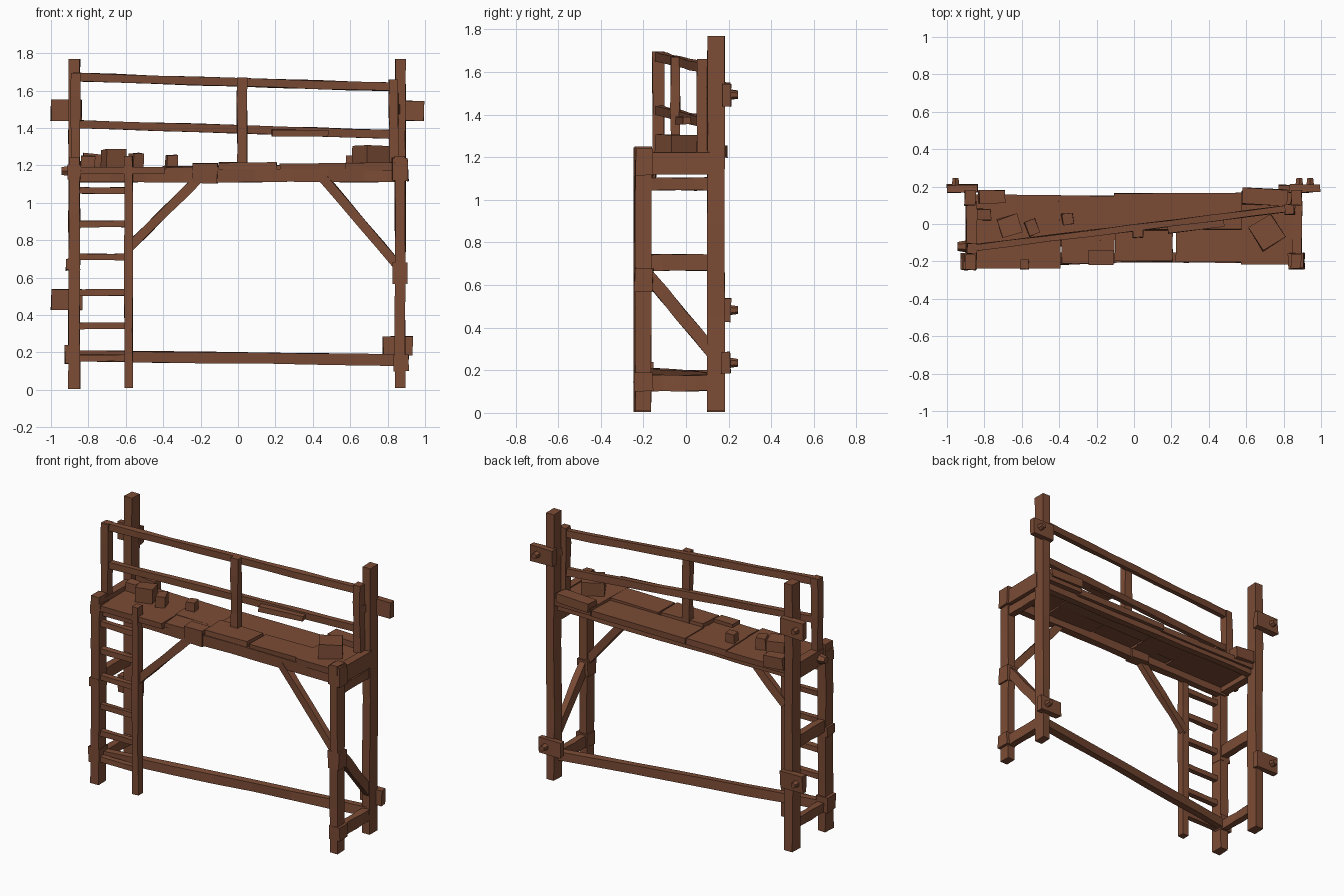
import bpy, bmesh, math, random
from mathutils import Vector, Matrix

random.seed(4)
wood = bpy.data.materials.new("brown wood")
wood.diffuse_color = (0.20, 0.072, 0.036, 1)


def finish(bm, name):
    bmesh.ops.recalc_face_normals(bm, faces=bm.faces)
    me = bpy.data.meshes.new(name)
    bm.to_mesh(me)
    bm.free()
    me.materials.append(wood)
    ob = bpy.data.objects.new(name, me)
    bpy.context.collection.objects.link(ob)
    return ob


def beam(name, a, b, w, d, cuts=3, jit=0.003, up=(0, 0, 1)):
    """Hewn timber from a to b; w = horizontal width, d = depth along 'up'."""
    a, b = Vector(a), Vector(b)
    ax = (b - a).normalized()
    side = Vector(up).cross(ax).normalized()
    top = ax.cross(side)
    bm = bmesh.new()
    rings = []
    n = cuts + 1
    for i in range(n + 1):
        c = a.lerp(b, i / n)
        k = jit
        ring = []
        for s, t in ((-1, -1), (1, -1), (1, 1), (-1, 1)):
            ring.append(bm.verts.new(c + side * (s * w / 2 + random.uniform(-k, k))
                                     + top * (t * d / 2 + random.uniform(-k, k))))
        rings.append(ring)
    for r, q in zip(rings, rings[1:]):
        for j in range(4):
            bm.faces.new((r[j], r[(j + 1) % 4], q[(j + 1) % 4], q[j]))
    bm.faces.new(rings[0])
    bm.faces.new(rings[-1])
    return finish(bm, name)


def post(name, x, y, z0, z1, wx, wy):
    return beam(name, (x, y, z0), (x, y, z1), wx, wy, up=(0, 1, 0))


def box(name, x0, x1, y0, y1, z0, z1, rot=0, jit=0.004, tilt=0):
    bm = bmesh.new()
    bmesh.ops.create_cube(bm, size=1)
    m = (Matrix.Translation(((x0 + x1) / 2, (y0 + y1) / 2, (z0 + z1) / 2))
         @ Matrix.Rotation(math.radians(rot), 4, 'Z') @ Matrix.Rotation(math.radians(tilt), 4, 'Y')
         @ Matrix.Diagonal((x1 - x0, y1 - y0, z1 - z0, 1)))
    bm.transform(m)
    for v in bm.verts:
        v.co += Vector([random.uniform(-jit, jit) for _ in range(3)])
    return finish(bm, name)


def bolt(name, p, axis, r=0.024, length=0.04):
    bm = bmesh.new()
    bmesh.ops.create_cone(bm, cap_ends=True, segments=6, radius1=r, radius2=r * 0.75, depth=length)
    bm.transform(Matrix.Translation(p) @ Vector((0, 0, 1)).rotation_difference(Vector(axis)).to_matrix().to_4x4())
    return finish(bm, name)


# Corner posts
post("front_left_post", -0.877, -0.205, 0.005, 1.245, 0.06, 0.08)
post("front_right_post", 0.867, -0.2, 0.01, 1.25, 0.055, 0.075)
post("back_left_post", -0.875, 0.14, 0.005, 1.77, 0.06, 0.08)
post("back_right_post", 0.868, 0.14, 0.01, 1.77, 0.055, 0.08)

# Ladder
post("ladder_rail", -0.586, -0.215, 0.01, 1.25, 0.046, 0.05)
for i, z in enumerate((0.17, 0.342, 0.52, 0.71, 0.887, 1.065)):
    beam(f"ladder_rung_{i}", (-0.86, -0.212, z), (-0.58, -0.212, z), 0.035, 0.035, 2, 0.002)

# Low diagonal tie and side beams
beam("low_tie", (-0.89, -0.18, 0.18), (0.88, 0.12, 0.16), 0.045, 0.06, 6)
beam("left_low_side_beam", (-0.877, -0.18, 0.17), (-0.877, 0.12, 0.17), 0.045, 0.06)
beam("left_mid_side_beam", (-0.877, -0.18, 0.705), (-0.877, 0.12, 0.705), 0.045, 0.075)
beam("right_low_side_beam", (0.867, -0.18, 0.14), (0.867, 0.12, 0.14), 0.045, 0.075)
beam("right_top_side_beam", (0.867, -0.18, 1.075), (0.867, 0.12, 1.075), 0.045, 0.06)
beam("right_side_brace", (0.867, -0.18, 0.65), (0.867, 0.13, 0.275), 0.04, 0.06)

# Front knee braces
beam("left_knee_brace", (-0.59, -0.205, 0.755), (-0.19, -0.19, 1.15), 0.04, 0.05)
beam("right_knee_brace", (0.87, -0.195, 0.645), (0.45, -0.185, 1.14), 0.04, 0.05)

# Deck frame
beam("deck_front_beam", (-0.88, -0.18, 1.145), (0.87, -0.18, 1.145), 0.05, 0.07, 8)
beam("deck_back_beam", (-0.88, 0.115, 1.15), (0.87, 0.115, 1.15), 0.045, 0.055, 8)
for s, n in ((-1, "left"), (1, "right")):
    box(f"{n}_deck_end", s * 0.87 - 0.028, s * 0.87 + 0.028, -0.19, 0.12, 1.12, 1.225)

# Deck planks
box("deck_plank_left", -0.85, -0.39, -0.235, 0.155, 1.155, 1.19)
box("deck_plank_mid_back", -0.4, -0.1, -0.09, 0.152, 1.155, 1.195)
box("deck_plank_mid_back_2", -0.105, 0.58, -0.03, 0.165, 1.16, 1.2)
box("deck_plank_front_1", -0.385, -0.105, -0.21, -0.085, 1.16, 1.19)
box("deck_plank_front_2", -0.1, 0.205, -0.2, -0.035, 1.17, 1.215)
box("deck_plank_front_3", 0.225, 0.58, -0.2, -0.03, 1.16, 1.21)
box("deck_plank_right", 0.575, 0.86, -0.215, 0.175, 1.17, 1.215)

# Loose pieces on the deck
box("loose_block_big", 0.64, 0.78, -0.12, 0.03, 1.21, 1.305, 32)
box("loose_board_right", 0.58, 0.82, 0.1, 0.19, 1.2, 1.255, -3)
box("loose_block_1", -0.72, -0.61, -0.06, 0.04, 1.18, 1.285, 18)
box("loose_block_2", -0.575, -0.515, -0.06, 0.025, 1.18, 1.265, 20)
box("loose_block_3", -0.385, -0.325, -0.005, 0.055, 1.185, 1.255, 8)
box("loose_block_4", -0.84, -0.765, 0.02, 0.08, 1.18, 1.25)
box("loose_board_left", -0.83, -0.69, 0.11, 0.18, 1.18, 1.26, 0, tilt=6)

# Diagonal guard rail with three uprights
post("rail_post_left", -0.868, -0.13, 1.2, 1.695, 0.05, 0.055)
post("rail_post_middle", 0.022, -0.05, 1.19, 1.67, 0.055, 0.045)
post("rail_post_right", 0.832, 0.078, 1.2, 1.66, 0.05, 0.055)
beam("guard_rail_top", (-0.88, -0.13, 1.672), (0.85, 0.085, 1.618), 0.035, 0.045, 7)
beam("guard_rail_low", (-0.88, -0.13, 1.42), (0.85, 0.085, 1.365), 0.035, 0.045, 7)
box("rail_splinter", 0.18, 0.48, -0.035, 0.01, 1.355, 1.39, 7)
beam("right_rail_link", (0.84, 0.07, 1.5), (0.865, 0.14, 1.5), 0.035, 0.05, 1)

# Plates pegged to the back posts: x range, z range
plates = [(-1.0, -0.835, 1.44, 1.55), (0.83, 0.995, 1.44, 1.545),
          (-1.0, -0.835, 0.425, 0.54), (0.775, 0.935, 0.185, 0.285)]
for i, (x0, x1, z0, z1) in enumerate(plates):
    box(f"peg_plate_{i}", x0, x1, 0.168, 0.21, z0, z1)
    cx = (x0 * 0.72 + x1 * 0.28) if x0 < 0 else (x0 * 0.32 + x1 * 0.68)
    bolt(f"peg_{i}", (cx, 0.225, (z0 + z1) / 2), (0, 1, 0))
bolt("side_peg_left", (-0.92, -0.12, 1.17), (-1, 0, 0), 0.032, 0.045)

# Lashings and caps at joints
box("cap_front_right", 0.825, 0.91, -0.235, -0.155, 1.115, 1.24)
box("cap_front_left", -0.912, -0.842, -0.245, -0.155, 1.12, 1.2)
box("band_right_post", 0.828, 0.907, -0.24, -0.155, 0.57, 0.68)
box("band_low_right", 0.835, 0.912, -0.24, -0.155, 0.10, 0.19)
box("band_low_left", -0.925, -0.845, -0.245, -0.155, 0.14, 0.24)
box("band_left_post", -0.918, -0.845, -0.245, -0.16, 0.64, 0.70)
box("band_front_beam", -0.24, -0.11, -0.218, -0.14, 1.105, 1.21)
